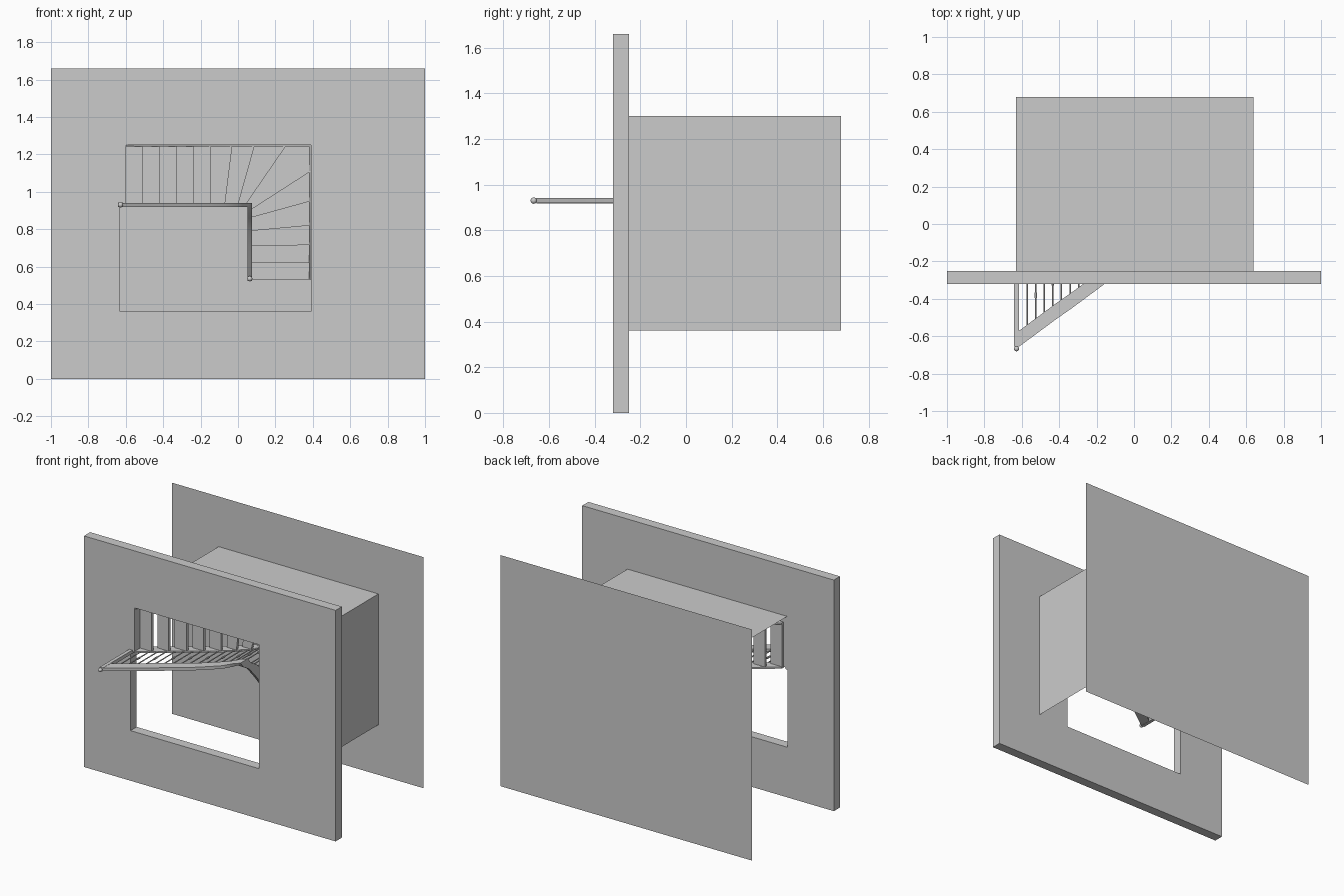
import bpy, bmesh, math
from mathutils import Vector

cube = bpy.data.objects.get("Cube")
if cube:
    bpy.data.objects.remove(cube, do_unlink=True)

grey = bpy.data.materials.new("plain grey")
grey.use_nodes = True
COLOUR = (0.6, 0.6, 0.6, 1)
grey.diffuse_color = COLOUR
grey.node_tree.nodes["Principled BSDF"].inputs["Base Color"].default_value = COLOUR

SLAB, RISE = -0.32, 1 / 15      # slab face and step height
FLOOR = SLAB + 1


def add(name, bm, smooth=False, recalc=True):
    """Turn a bmesh into a named grey object."""
    if recalc:
        bmesh.ops.recalc_face_normals(bm, faces=bm.faces)
    mesh = bpy.data.meshes.new(name)
    bm.to_mesh(mesh)
    bm.free()
    mesh.materials.append(grey)
    obj = bpy.data.objects.new(name, mesh)
    bpy.context.collection.objects.link(obj)
    if smooth:
        bpy.ops.object.select_all(action='DESELECT')
        obj.select_set(True)
        bpy.context.view_layer.objects.active = obj
        bpy.ops.object.shade_smooth_by_angle()
    return obj


def prism(bm, outline, y0, y1):
    """Extrude an x-z outline along y."""
    near = [bm.verts.new((x, y0, z)) for x, z in outline]
    far = [bm.verts.new((x, y1, z)) for x, z in outline]
    bm.faces.new(near)
    bm.faces.new(far[::-1])
    for i in range(len(near)):
        j = (i + 1) % len(near)
        bm.faces.new((near[i], far[i], far[j], near[j]))


def rod(bm, x, z, y0, y1, radius, sides=8):
    turn = math.pi / sides
    prism(bm, [(x + radius * math.cos(turn * (2 * i + 1)),
                z + radius * math.sin(turn * (2 * i + 1))) for i in range(sides)], y0, y1)


def band(name, path, half, top, bottom):
    """Sweep an upright board along a path of (step, x, z)."""
    bm = bmesh.new()
    rings = []
    for i, (k, x, z) in enumerate(path):
        p = Vector((x, z))
        before = p - Vector(path[i - 1][1:]) if i else None
        after = Vector(path[i + 1][1:]) - p if i < len(path) - 1 else None
        a = (before or after).normalized()
        b = (after or before).normalized()
        tangent = (a + b).normalized()
        side = Vector((-tangent.y, tangent.x)) * half / max(tangent.dot(a), 0.5)
        y = SLAB + RISE * k
        corners = ((p + side, y + top), (p - side, y + top),
                   (p - side, y + bottom), (p + side, y + bottom))
        rings.append([bm.verts.new((q.x, min(h, FLOOR), q.y)) for q, h in corners])
    for r, s in zip(rings, rings[1:]):
        for i in range(4):
            j = (i + 1) % 4
            bm.faces.new((r[i], r[j], s[j], s[i]))
    bm.faces.new(rings[0])
    bm.faces.new(rings[-1][::-1])
    add(name, bm, smooth=True)


# Slab with the stairwell opening
curve = bpy.data.curves.new("slab_outline", 'CURVE')
curve.dimensions = '2D'
curve.fill_mode = 'BOTH'
curve.extrude = 0.035
outer_edge = [(-1, 0), (1, 0), (1, 1.66), (-1, 1.66)]
opening = [(-0.63, 0.36), (-0.63, 0.93), (-0.6, 0.93), (-0.6, 1.25), (0.39, 1.25), (0.39, 0.36)]
for outline in (outer_edge, opening):
    spline = curve.splines.new('POLY')
    spline.points.add(len(outline) - 1)
    spline.use_cyclic_u = True
    for point, (x, z) in zip(spline.points, outline):
        point.co = (x, z, 0, 1)
helper = bpy.data.objects.new("slab_helper", curve)
bpy.context.collection.objects.link(helper)
bpy.context.view_layer.update()
flat = bpy.data.meshes.new_from_object(helper.evaluated_get(bpy.context.evaluated_depsgraph_get()))
bpy.data.objects.remove(helper, do_unlink=True)
bm = bmesh.new()
bm.from_mesh(flat)
bmesh.ops.remove_doubles(bm, verts=bm.verts, dist=0.0001)
for v in bm.verts:
    v.co = (v.co.x, -0.285 - v.co.z, v.co.y)
for f in bm.faces:
    f.material_index = 0
    f.smooth = False
add("slab", bm)


# Thin sheets around the space behind the slab
def sheet(name, corners):
    bm = bmesh.new()
    bm.faces.new([bm.verts.new(c) for c in corners])
    add(name, bm, recalc=False)


B = -0.25
sheet("lower_floor", [(1, FLOOR, 0), (-1, FLOOR, 0), (-1, FLOOR, 1.66), (1, FLOOR, 1.66)])
sheet("long_room_wall", [(-0.63, B, 1.3), (0.64, B, 1.3), (0.64, FLOOR, 1.3), (-0.63, FLOOR, 1.3)])
sheet("short_room_wall", [(0.64, B, 0.36), (0.64, FLOOR, 0.36), (0.64, FLOOR, 1.3), (0.64, B, 1.3)])

# Nosing lines of the winding stair: inner and outer ends
straight = [-0.6, -0.51, -0.42, -0.325, -0.235, -0.145]
inner = [(x, 0.93) for x in straight + [-0.07, 0, 0.04]]
inner += [(0.063, z) for z in (0.9, 0.86, 0.79, 0.71, 0.62, 0.53)]
outer = [(x, 1.25) for x in straight + [-0.03, 0.09, 0.26]]
outer += [(0.39, z) for z in (1.11, 0.95, 0.82, 0.715, 0.62, 0.53)]
TURN = 8                         # tread that holds the corner
IN_CORNER, OUT_CORNER = (0.063, 0.93), (0.39, 1.25)

# Open treads
bm = bmesh.new()
for k in range(len(inner) - 1):
    outline = [inner[k], outer[k], outer[k + 1], inner[k + 1]]
    if k == TURN:
        outline.insert(2, OUT_CORNER)
        outline.append(IN_CORNER)
    y = SLAB + RISE * (k + 1)
    prism(bm, outline, y, y + 0.02)
add("treads", bm)


# Stringers and handrail
def path_of(points, corner):
    path = [(k, x, z) for k, (x, z) in enumerate(points)]
    path.insert(TURN + 1, (TURN + 0.5, *corner))
    return path


inner_path = path_of(inner, IN_CORNER)
outer_path = path_of([(min(x, 0.385), min(z, 1.247)) for x, z in outer], (0.385, 1.247))
band("outer_stringer", outer_path, 0.005, 0, 0.09)
band("inner_stringer", inner_path, 0.006, 0, 0.09)
band("handrail", [(-0.15, -0.615, 0.93)] + inner_path, 0.011, -0.325, -0.24)

# Balusters, two to a tread, every other one with a collar
bm = bmesh.new()
for k in range(len(inner) - 1):
    a, b = Vector(inner[k]), Vector(inner[k + 1])
    for t in (0.33, 0.83):
        p = a.lerp(b, t)
        if k == TURN:
            p = Vector(IN_CORNER)
        foot = SLAB + RISE * (k + 1)
        head = SLAB + RISE * (k + t) - 0.245
        rod(bm, p.x, p.y, head, foot, 0.004)
        if t > 0.5:
            middle = (foot + head) / 2
            rod(bm, p.x, p.y, middle - 0.015, middle + 0.015, 0.007)
add("balusters", bm, smooth=True)

# Newel posts with ball tops
for name, x, z, top, foot in (("upper", -0.628, 0.93, -0.655, SLAB + 0.07),
                              ("lower", 0.063, 0.535, 0.27, FLOOR)):
    bm = bmesh.new()
    rod(bm, x, z, top, foot, 0.0175, sides=4)
    add(name + "_newel", bm)
    bm = bmesh.new()
    bmesh.ops.create_uvsphere(bm, u_segments=16, v_segments=10, radius=0.014)
    bmesh.ops.translate(bm, verts=bm.verts, vec=(x, top - 0.012, z))
    add(name + "_newel_ball", bm, smooth=True)
